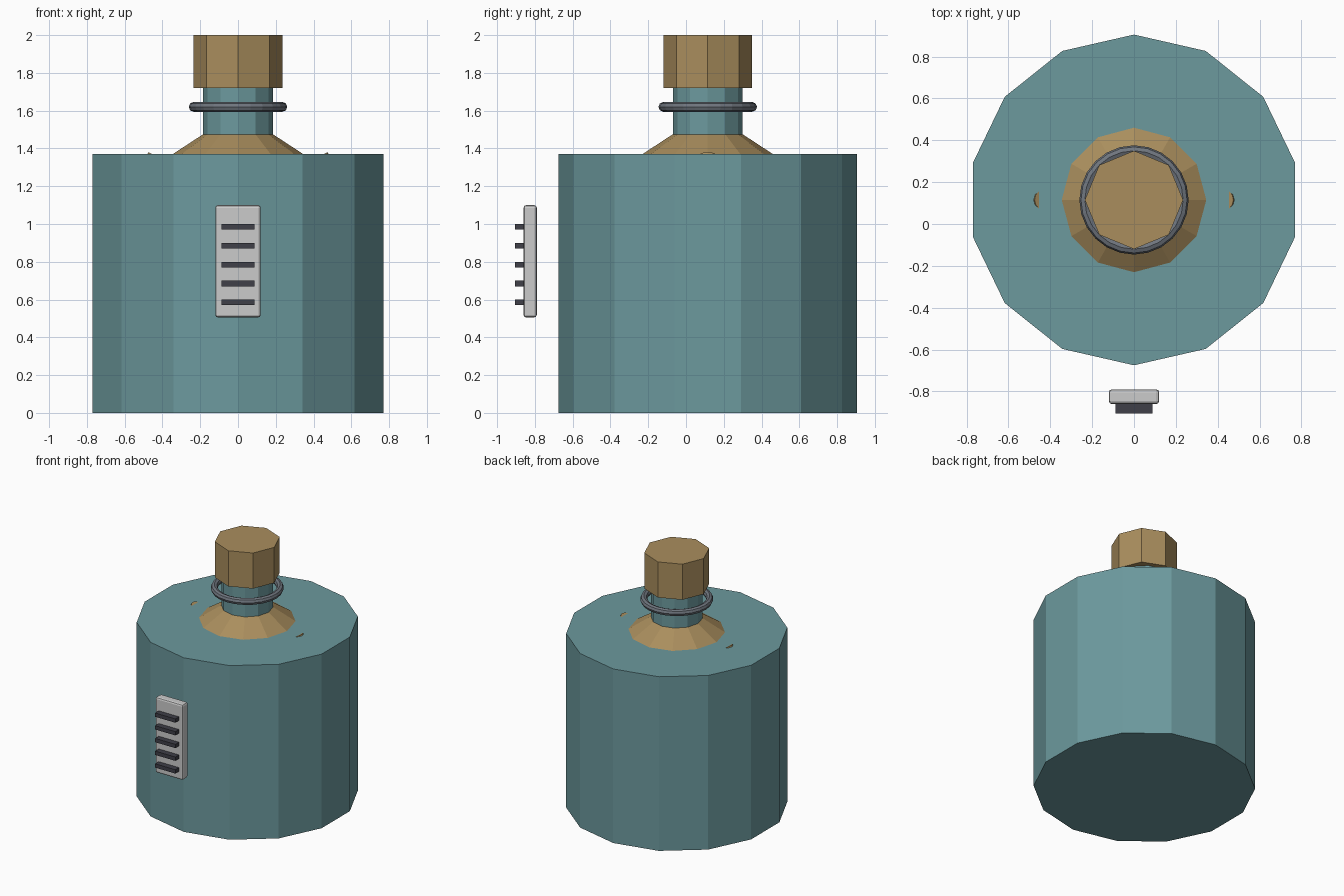
import bpy, bmesh, math
from mathutils import Matrix, Vector

if "Cube" in bpy.data.objects:
    bpy.data.objects.remove(bpy.data.objects["Cube"])

CY = 0.115  # bottle axis in y


def material(name, rgb):
    m = bpy.data.materials.new(name)
    m.diffuse_color = (*rgb, 1)
    m.use_nodes = True
    m.node_tree.nodes["Principled BSDF"].inputs["Base Color"].default_value = m.diffuse_color
    return m


TEAL = material("teal", (0.15, 0.32, 0.34))
TAN = material("tan", (0.40, 0.27, 0.11))
STEEL = material("steel", (0.16, 0.18, 0.21))
DARK = material("dark", (0.05, 0.05, 0.065))


def finish(bm, name, mat=None):
    me = bpy.data.meshes.new(name)
    bm.to_mesh(me)
    bm.free()
    ob = bpy.data.objects.new(name, me)
    bpy.context.collection.objects.link(ob)
    if mat:
        me.materials.append(mat)
    return ob


def frustum(name, sides, r0, r1, z0, z1, mat):
    """Prism or cone section on the bottle axis, with one corner facing +y."""
    bm = bmesh.new()
    rings = []
    for r, z in ((r0, z0), (r1, z1)):
        rings.append([bm.verts.new((r * math.sin(2 * math.pi * i / sides),
                                    CY + r * math.cos(2 * math.pi * i / sides), z))
                      for i in range(sides)])
    a, b = rings
    for i in range(sides):
        j = (i + 1) % sides
        bm.faces.new((a[i], a[j], b[j], b[i]))
    bm.faces.new(a)
    bm.faces.new(b)
    bmesh.ops.recalc_face_normals(bm, faces=bm.faces)
    return finish(bm, name, mat)


def box(name, lo, hi, mat=None, bevel=0):
    lo, hi = Vector(lo), Vector(hi)
    bm = bmesh.new()
    bmesh.ops.create_cube(bm, size=1, matrix=Matrix.Translation((lo + hi) / 2)
                          @ Matrix.Diagonal((*(hi - lo), 1)))
    ob = finish(bm, name, mat)
    if bevel:
        mod = ob.modifiers.new("bevel", 'BEVEL')
        mod.width, mod.segments = bevel, 2
    return ob


# Bottle body, shoulder, neck and stopper
frustum("body", 14, 0.79, 0.79, 0, 1.37, TEAL)
frustum("shoulder", 12, 0.353, 0.185, 1.365, 1.475, TAN)
frustum("neck", 12, 0.185, 0.185, 1.46, 1.73, TEAL)
frustum("stopper", 8, 0.235, 0.235, 1.72, 2.0, TAN)

# Loose ring around the neck
bpy.ops.mesh.primitive_torus_add(location=(0, CY, 1.62), major_radius=0.235,
                                 minor_radius=0.026, major_segments=24, minor_segments=8)
ring = bpy.context.object
ring.name = "neck_ring"
ring.data.materials.append(STEEL)

# Tilted studs whose rims just break through the top
tilt, r = math.radians(25), 0.05
for s, side in ((-1, "left"), (1, "right")):
    bm = bmesh.new()
    normal = Vector((-s * math.sin(tilt), 0, math.cos(tilt)))
    rim = Vector((s * 0.475, CY, 1.38))
    centre = rim - Vector((s * math.cos(tilt), 0, math.sin(tilt))) * r - normal * 0.05
    bmesh.ops.create_cone(bm, cap_ends=True, segments=12, radius1=r, radius2=r, depth=0.1,
                          matrix=Matrix.Translation(centre) @ Matrix.Rotation(-s * tilt, 4, 'Y'))
    finish(bm, side + "_stud", TAN)

# Plate floating in front, with five raised bars
box("label_plate", (-0.12, -0.86, 0.505), (0.12, -0.79, 1.1), bevel=0.014)
for i in range(5):
    z = 0.585 + 0.1 * i
    box(f"label_bar_{i + 1}", (-0.088, -0.905, z - 0.015), (0.088, -0.85, z + 0.015), DARK)
